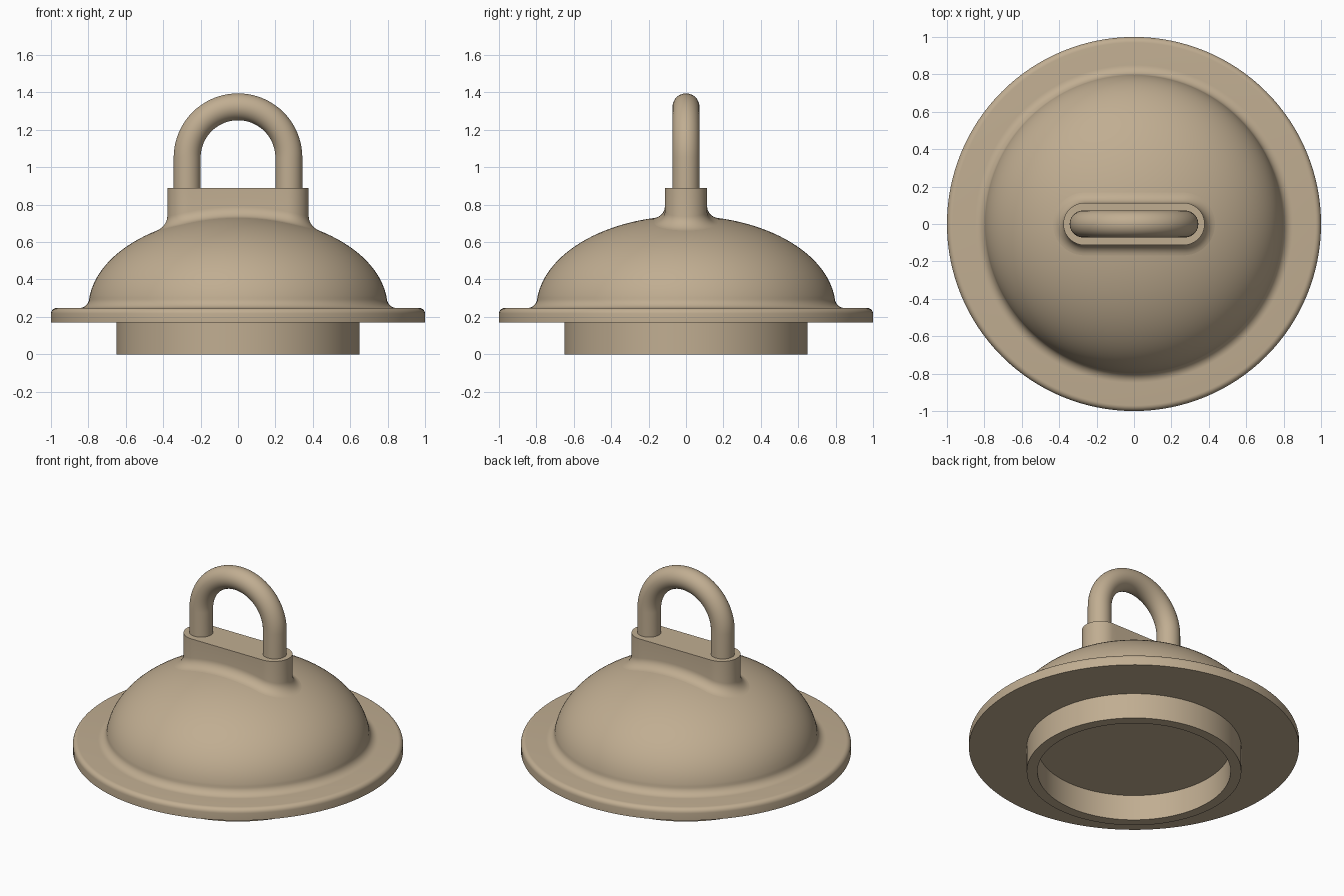
import bpy, bmesh, math
from math import sin, cos, pi, sqrt

if "Cube" in bpy.data.objects:
    bpy.data.objects.remove(bpy.data.objects["Cube"])

SEG = 128
mat = bpy.data.materials.new("warm tan")
mat.diffuse_color = (0.53, 0.42, 0.285, 1)
mat.use_nodes = True
mat.node_tree.nodes["Principled BSDF"].inputs["Base Color"].default_value = mat.diffuse_color


def finish(bm, name, angle=35):
    bmesh.ops.remove_doubles(bm, verts=bm.verts, dist=1e-5)
    bmesh.ops.recalc_face_normals(bm, faces=bm.faces)
    me = bpy.data.meshes.new(name)
    bm.to_mesh(me)
    bm.free()
    ob = bpy.data.objects.new(name, me)
    bpy.context.collection.objects.link(ob)
    me.materials.append(mat)
    bpy.ops.object.select_all(action='DESELECT')
    ob.select_set(True)
    bpy.context.view_layer.objects.active = ob
    bpy.ops.object.shade_smooth_by_angle(angle=math.radians(angle))
    return ob


def skin(loops, name, cap_start=False, cap_end=False):
    """Join a stack of equal closed loops with quads."""
    bm = bmesh.new()
    rows = [[bm.verts.new(p) for p in loop] for loop in loops]
    n = len(rows[0])
    for a, b in zip(rows, rows[1:]):
        for i in range(n):
            j = (i + 1) % n
            bm.faces.new((a[i], a[j], b[j], b[i]))
    if cap_start:
        bm.faces.new(rows[0])
    if cap_end:
        bm.faces.new(rows[-1])
    return finish(bm, name)


def ring(r, z):
    return [(r * cos(2 * pi * i / SEG), r * sin(2 * pi * i / SEG), z) for i in range(SEG)]


def arc(cx, cz, r, a0, a1, n):
    return [(cx + r * cos(math.radians(a0 + (a1 - a0) * i / n)),
             cz + r * sin(math.radians(a0 + (a1 - a0) * i / n))) for i in range(n + 1)]


RIM_Z, RIM_TOP = 0.17, 0.247
DOME_R, DOME_H = 0.80, 0.493


def dome_z(r):
    return RIM_TOP + DOME_H * sqrt(max(0, 1 - (r / DOME_R) ** 2))


# Flanged dome: flat underside, rounded rim edge, filleted foot, elliptical top
profile = [(1.0, RIM_Z)]
profile += arc(0.97, RIM_TOP - 0.03, 0.03, 0, 90, 6)
profile += arc(0.85, RIM_TOP + 0.055, 0.055, 270, 180, 8)
start = math.asin(0.055 / DOME_H) + 0.03
for i in range(29):
    t = start + (pi / 2 - 0.02 - start) * i / 28
    profile.append((DOME_R * cos(t), RIM_TOP + DOME_H * sin(t)))
skin([ring(r, z) for r, z in profile], "flanged_dome", True, True)

# Hollow collar under the flange
collar = [(0.585, RIM_Z), (0.585, 0), (0.65, 0), (0.65, RIM_Z)]
skin([ring(r, z) for r, z in collar], "collar")

# Rounded-end pedestal, blended into the dome by a fillet
HALF, WIDTH, FILLET, TOP = 0.265, 0.113, 0.055, 0.89


def stadium(offset):
    pts = []
    r = WIDTH + offset
    for side in (1, -1):
        for i in range(25):
            a = -pi / 2 + pi * i / 24
            pts.append((side * (HALF + r * cos(a)), side * r * sin(a)))
        for i in range(1, 20):
            pts.append((side * (HALF - 2 * HALF * i / 20), side * r))
    return pts


loops = []
for i in range(9):
    a = pi / 2 * i / 8
    d, h = FILLET * (1 - sin(a)), FILLET * (1 - cos(a))
    loops.append([(x, y, dome_z(math.hypot(x, y)) + h) for x, y in stadium(d)])
loops.append([(x, y, TOP) for x, y in stadium(0)])
skin(loops, "pedestal", cap_end=True)

# Looped handle: round bar swept up, over and down
BAR, BEND, BEND_Z = 0.072, 0.272, 1.051
path = [(BEND, TOP - 0.01, 0)]
path += [(BEND * cos(pi * i / 40), BEND_Z + BEND * sin(pi * i / 40), pi * i / 40) for i in range(41)]
path.append((-BEND, TOP - 0.01, pi))
loops = []
for x, z, t in path:
    loops.append([(x + BAR * cos(b) * cos(t), BAR * sin(b), z + BAR * cos(b) * sin(t))
                  for b in (2 * pi * k / 40 for k in range(40))])
skin(loops, "handle", True, True)
